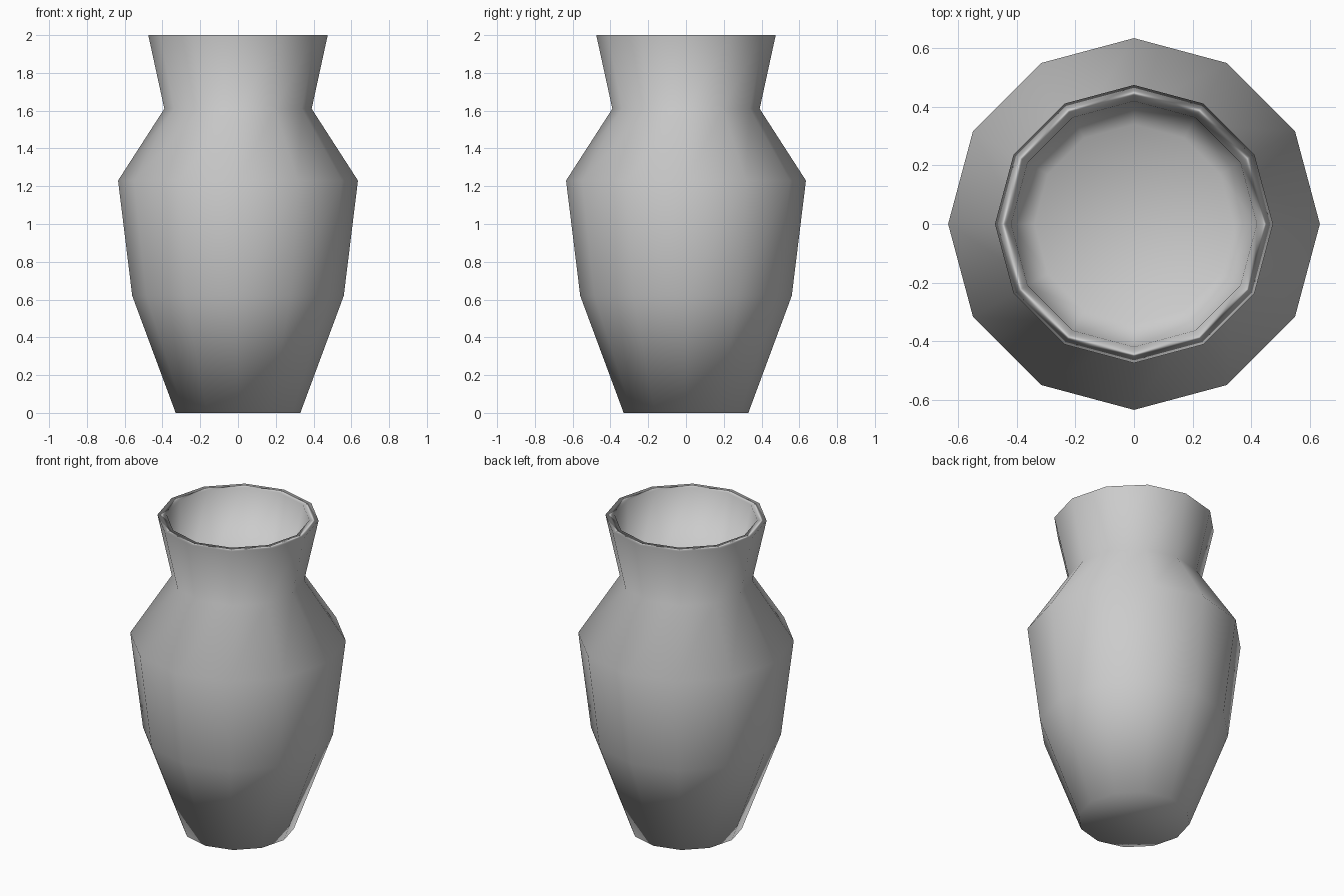
import bpy, bmesh
from math import sin, cos, tau

cube = bpy.data.objects.get("Cube")
if cube:
    bpy.data.objects.remove(cube, do_unlink=True)

SIDES = 12

# Light grey clay
clay = bpy.data.materials.new("light_grey_clay")
clay.use_nodes = True
grey = (0.6, 0.6, 0.6, 1)
clay.diffuse_color = grey
clay.node_tree.nodes["Principled BSDF"].inputs["Base Color"].default_value = grey

# Profile (radius, height): foot, belly, shoulder, neck, flared lip, inner wall
profile = [(0.33, 0), (0.56, 0.62), (0.635, 1.23), (0.39, 1.61),
           (0.475, 2.0), (0.42, 2.0), (0.34, 1.61)]

bm = bmesh.new()
rings = [[bm.verts.new((r * cos(tau * i / SIDES), r * sin(tau * i / SIDES), z))
          for i in range(SIDES)] for r, z in profile]
for low, high in zip(rings, rings[1:]):
    for i in range(SIDES):
        j = (i + 1) % SIDES
        bm.faces.new((low[i], low[j], high[j], high[i]))

# Closed base and inner floor
bm.faces.new(rings[0][::-1])
bm.faces.new(rings[-1])
for face in bm.faces:
    face.smooth = True

mesh = bpy.data.meshes.new("vase")
bm.to_mesh(mesh)
bm.free()
mesh.materials.append(clay)
vase = bpy.data.objects.new("vase", mesh)
bpy.context.collection.objects.link(vase)

# Soft shading led by the larger faces
soft = vase.modifiers.new("soft_shading", 'WEIGHTED_NORMAL')
soft.mode = 'FACE_AREA'
